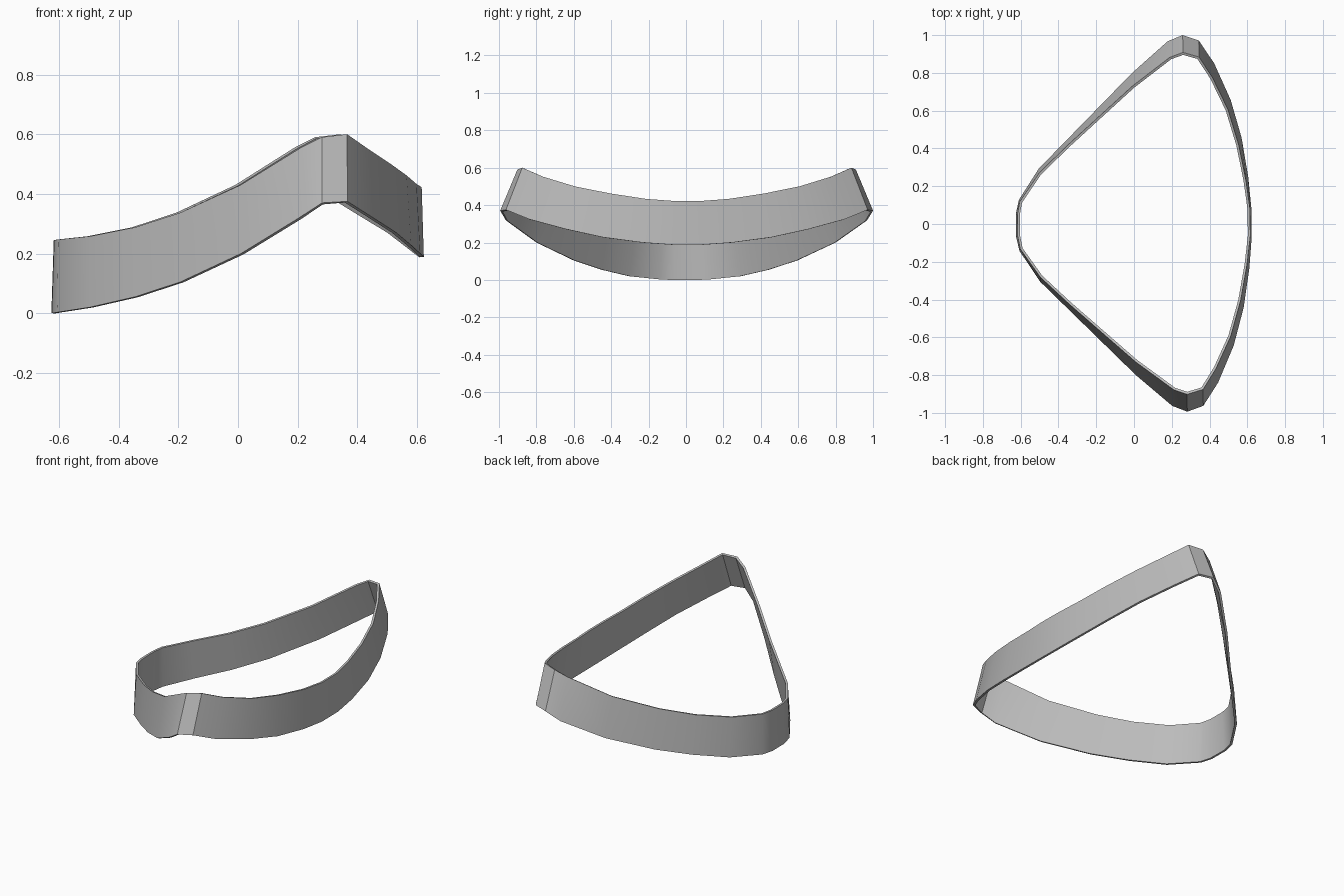
import bpy
import math
from mathutils import Matrix, Vector

default_cube = bpy.data.objects.get("Cube")
if default_cube:
    bpy.data.objects.remove(default_cube, do_unlink=True)


def make_material(name, colour):
    material = bpy.data.materials.new(name)
    material.use_nodes = True
    material.diffuse_color = colour
    shader = next(n for n in material.node_tree.nodes if n.type == "BSDF_PRINCIPLED")
    shader.inputs["Base Color"].default_value = colour
    return material


def mirrored_loop(half):
    """Close a half outline by reflecting it across the y = 0 plane."""
    other_half = [(x, -y, z) for x, y, z in reversed(half)]
    return [Vector(point) for point in half + other_half]


# Lower edge of the band, from the narrow end round the corner to the broad end
lower_half = [
    (-.625, .06, 0), (-.608, .135, .003), (-.5, .3, .02), (-.35, .45, .055),
    (-.2, .6, .105), (0, .8, .2), (.19, .965, .318), (.27, .997, .37),
    (.355, .967, .375), (.435, .845, .325), (.52, .65, .272),
    (.575, .45, .228), (.608, .24, .2), (.622, .08, .188),
]

# Upper edge, leaning inward at the corners
upper_half = [
    (-.617, .055, .245), (-.604, .125, .247), (-.5, .275, .258), (-.35, .418, .288),
    (-.2, .552, .337), (0, .73, .43), (.2, .88, .555), (.27, .905, .59),
    (.355, .88, .6), (.425, .77, .552), (.505, .6, .5),
    (.56, .41, .462), (.596, .22, .433), (.615, .07, .422),
]

# Band wall: one quad between each pair of neighbouring stations
lower = mirrored_loop(lower_half)
upper = mirrored_loop(upper_half)
count = len(lower)
faces = []
for i in range(count):
    j = (i + 1) % count
    faces.append((i, i + count, j + count, j))

mesh = bpy.data.meshes.new("curved_band")
mesh.from_pydata(lower + upper, [], faces)
mesh.transform(Matrix.Rotation(math.radians(0.7), 4, "Z"))
mesh.materials.append(make_material("plain grey", (0.5, 0.5, 0.5, 1)))
band = bpy.data.objects.new("curved_band", mesh)
bpy.context.collection.objects.link(band)

# Thin wall thickness, grown inward
wall = band.modifiers.new("wall_thickness", "SOLIDIFY")
wall.thickness = 0.013
wall.offset = -1
wall.use_even_offset = True

# Smooth walls with crisp rims and corner facets
bpy.ops.object.select_all(action="DESELECT")
band.select_set(True)
bpy.context.view_layer.objects.active = band
bpy.ops.object.modifier_apply(modifier=wall.name)
bpy.ops.object.shade_smooth_by_angle(angle=math.radians(28))
